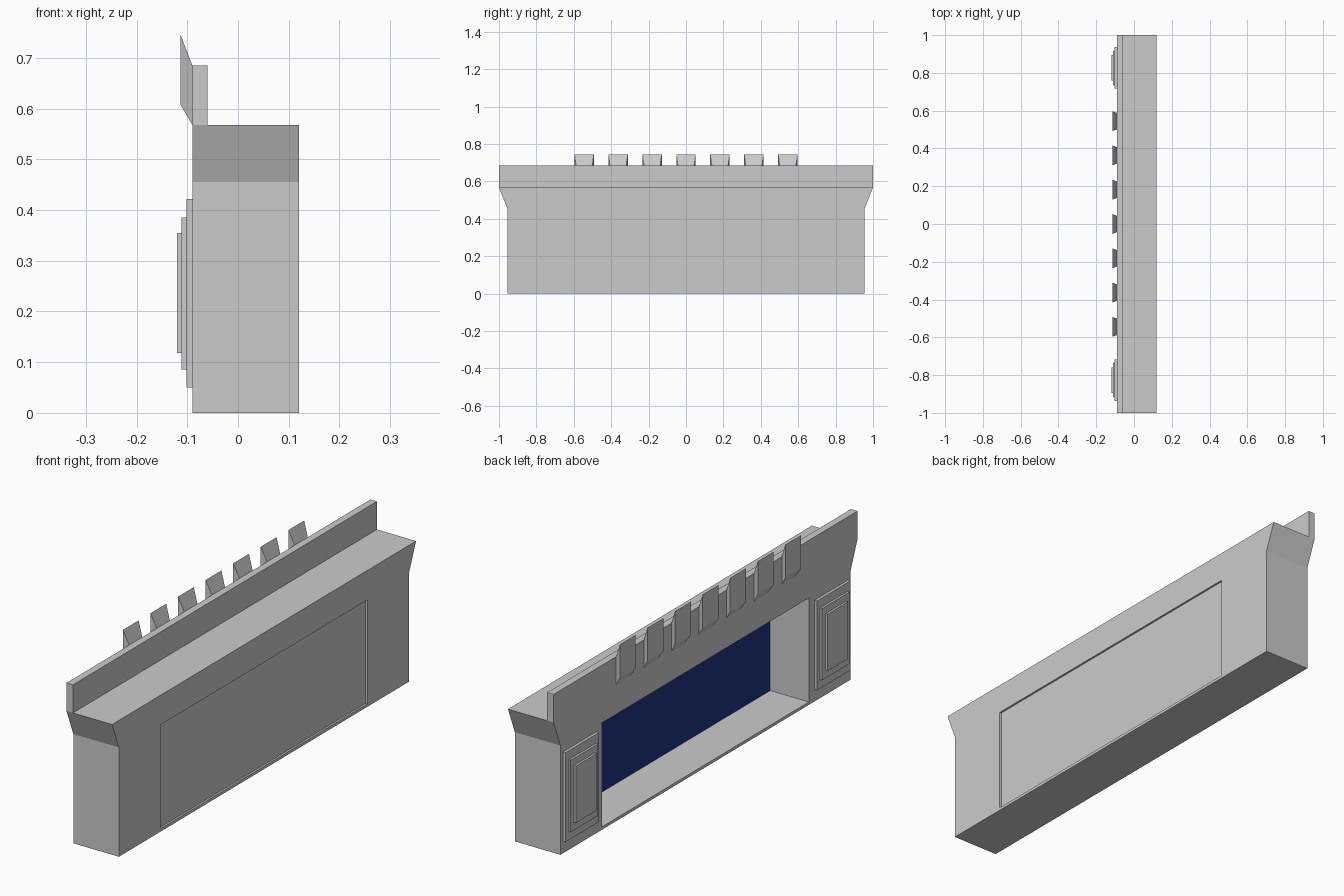
import bpy, bmesh

if "Cube" in bpy.data.objects:
    bpy.data.objects.remove(bpy.data.objects["Cube"])

FACE = -0.09      # x of the display side
BACK = 0.12       # x of the plain side


def loft(name, ring_a, ring_b):
    """Solid between two matching rings of points."""
    bm = bmesh.new()
    a = [bm.verts.new(p) for p in ring_a]
    b = [bm.verts.new(p) for p in ring_b]
    bm.faces.new(a)
    bm.faces.new(b[::-1])
    n = len(a)
    for i in range(n):
        j = (i + 1) % n
        bm.faces.new((a[i], a[j], b[j], b[i]))
    bmesh.ops.recalc_face_normals(bm, faces=bm.faces)
    mesh = bpy.data.meshes.new(name)
    bm.to_mesh(mesh)
    bm.free()
    obj = bpy.data.objects.new(name, mesh)
    bpy.context.collection.objects.link(obj)
    return obj


def prism_x(name, profile, x0, x1):
    """Extrude a (y, z) profile along x."""
    return loft(name, [(x0, y, z) for y, z in profile],
                [(x1, y, z) for y, z in profile])


def box(name, x0, x1, y0, y1, z0, z1):
    return prism_x(name, [(y0, z0), (y1, z0), (y1, z1), (y0, z1)], x0, x1)


# Main body with flared ends
half = [(0.955, 0), (0.955, 0.455), (1.0, 0.568)]
body = prism_x("body", half + [(-y, z) for y, z in reversed(half)], FACE, BACK)

# Rectangular opening cut right through
cutter = box("opening_cutter", FACE - 0.1, BACK + 0.1, -0.68, 0.68, 0.012, 0.445)
cutter.hide_render = True
mod = body.modifiers.new("opening", 'BOOLEAN')
mod.operation = 'DIFFERENCE'
mod.solver = 'EXACT'
mod.object = cutter
bpy.context.view_layer.objects.active = body
bpy.ops.object.modifier_apply(modifier=mod.name)
bpy.data.objects.remove(cutter)

# Blue screen inside the opening and the panel closing the plain side
screen = box("screen", 0.088, 0.10, -0.68, 0.678, 0.012, 0.445)
blue = bpy.data.materials.new("blue")
blue.diffuse_color = (0.012, 0.035, 0.22, 1)
blue.use_nodes = True
blue.node_tree.nodes["Principled BSDF"].inputs["Base Color"].default_value = blue.diffuse_color
screen.data.materials.append(blue)
box("rear_panel", 0.10, 0.112, -0.68, 0.678, 0.012, 0.445)

# Upright ledge along the top
box("parapet", FACE, -0.06, -1, 1, 0.568, 0.685)

# Stepped panels either side of the opening
steps = [(-0.102, 0.11, 0.05, 0.422),
         (-0.111, 0.09, 0.086, 0.385),
         (-0.12, 0.068, 0.118, 0.355)]
for side, yc in (("left", -0.827), ("right", 0.827)):
    x = FACE
    for i, (x_out, w, z0, z1) in enumerate(steps):
        box(f"{side}_panel_step_{i + 1}", x_out, x, yc - w, yc + w, z0, z1)
        x = x_out

# Row of slanted blocks, wider on the outside
for i in range(-3, 4):
    yc = i * 0.1815

    def ring(x, w, z0, z1):
        return [(x, yc - w, z0), (x, yc + w, z0), (x, yc + w, z1), (x, yc - w, z1)]

    loft(f"block_{i + 4}", ring(-0.113, 0.052, 0.607, 0.745),
         ring(FACE, 0.043, 0.568, 0.685))
